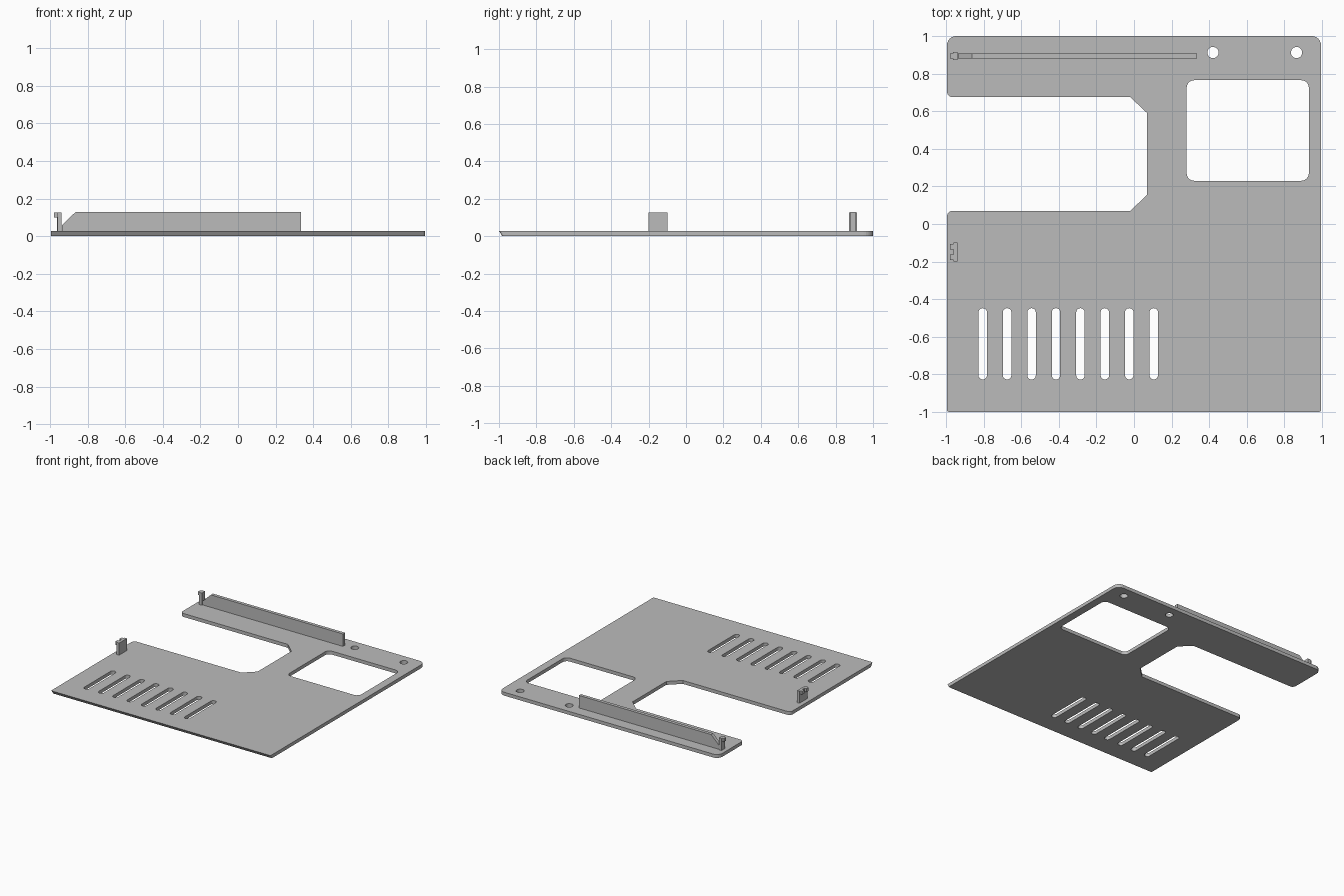
import bpy, bmesh, math
from mathutils import Vector

cube = bpy.data.objects.get("Cube")
if cube:
    bpy.data.objects.remove(cube)

grey = bpy.data.materials.new("plain grey")
grey.use_nodes = True
COLOUR = (0.5, 0.5, 0.5, 1)
grey.diffuse_color = COLOUR
grey.node_tree.nodes["Principled BSDF"].inputs["Base Color"].default_value = COLOUR

THICK = 0.028
TOP = 0.127


def rounded(corners, steps=6):
    """Outline from (x, y, radius) corners, with each corner filleted."""
    path = []
    for i, (x, y, r) in enumerate(corners):
        here = Vector((x, y))
        if r == 0:
            path.append(here)
            continue
        to_prev = (Vector(corners[i - 1][:2]) - here).normalized()
        to_next = (Vector(corners[(i + 1) % len(corners)][:2]) - here).normalized()
        for k in range(steps + 1):
            a = k / steps * math.pi / 2
            path.append(here + to_prev * r * (1 - math.sin(a)) + to_next * r * (1 - math.cos(a)))
    return path


def rect(x0, x1, y0, y1, r=0):
    return rounded([(x0, y0, r), (x1, y0, r), (x1, y1, r), (x0, y1, r)])


def slab(name, outlines, z0, z1):
    """Extrude a filled outline, with any further outlines as holes."""
    curve = bpy.data.curves.new(name, "CURVE")
    curve.dimensions = "2D"
    curve.fill_mode = "BOTH"
    curve.extrude = (z1 - z0) / 2
    for outline in outlines:
        spline = curve.splines.new("POLY")
        spline.points.add(len(outline) - 1)
        for point, (x, y) in zip(spline.points, outline):
            point.co = (x, y, 0, 1)
        spline.use_cyclic_u = True
    temp = bpy.data.objects.new(name + " outline", curve)
    bpy.context.collection.objects.link(temp)
    graph = bpy.context.evaluated_depsgraph_get()
    mesh = bpy.data.meshes.new_from_object(temp.evaluated_get(graph))
    bpy.data.objects.remove(temp)
    bm = bmesh.new()
    bm.from_mesh(mesh)
    bmesh.ops.remove_doubles(bm, verts=bm.verts, dist=1e-5)
    bmesh.ops.translate(bm, verts=bm.verts, vec=(0, 0, (z0 + z1) / 2))
    bmesh.ops.recalc_face_normals(bm, faces=bm.faces)
    for face in bm.faces:
        face.smooth = False
    bm.to_mesh(mesh)
    bm.free()
    mesh.materials.clear()
    mesh.materials.append(grey)
    obj = bpy.data.objects.new(name, mesh)
    bpy.context.collection.objects.link(obj)
    return obj


# Plate with a side notch, window, screw holes and vent slots
E = 0.995
plate_outline = rounded([
    (-E, -1, 0.012), (E, -1, 0.012), (E, 1, 0.05), (-E, 1, 0.05),
    (-E, 0.675, 0.03), (-0.02, 0.675, 0), (0.07, 0.59, 0),
    (0.07, 0.155, 0), (-0.02, 0.07, 0), (-E, 0.07, 0.03)])
holes = [rect(0.28, 0.93, 0.23, 0.765, 0.04)]
for x in (0.42, 0.865):
    holes.append(rect(x - 0.03, x + 0.03, 0.882, 0.942, 0.03))
for i in range(8):
    x = -0.805 + 0.13 * i
    holes.append(rect(x - 0.0225, x + 0.0225, -0.827, -0.448, 0.022))
plate = slab("base_plate", [plate_outline] + holes, 0, THICK)

# Undercut along the front edge
for v in plate.data.vertices:
    if v.co.y < -0.985 and v.co.z < THICK / 2:
        v.co.y += 0.018

# Upright rib with a sloped end, drawn in profile and stood up
rib_profile = [(-0.937, 0.02), (0.335, 0.02), (0.335, 0.13), (-0.863, 0.13), (-0.937, 0.058)]
rib = slab("upright_rib", [rib_profile], -0.907, -0.88)
for v in rib.data.vertices:
    v.co = (v.co.x, -v.co.z, v.co.y)
rib.data.flip_normals()

# Small post clip with a hooked head
slab("back_clip_stem", [rect(-0.962, -0.938, 0.872, 0.914)], 0.02, TOP)
slab("back_clip_hook", [rect(-0.978, -0.961, 0.88, 0.906)], 0.1, TOP)

# Wide clip with two hooks
slab("side_clip_stem", [rect(-0.96, -0.938, -0.2, -0.098)], 0.02, TOP)
for name, y in (("front", -0.177), ("back", -0.121)):
    slab("side_clip_hook_" + name, [rect(-0.978, -0.959, y - 0.014, y + 0.014)], 0.1, TOP)
